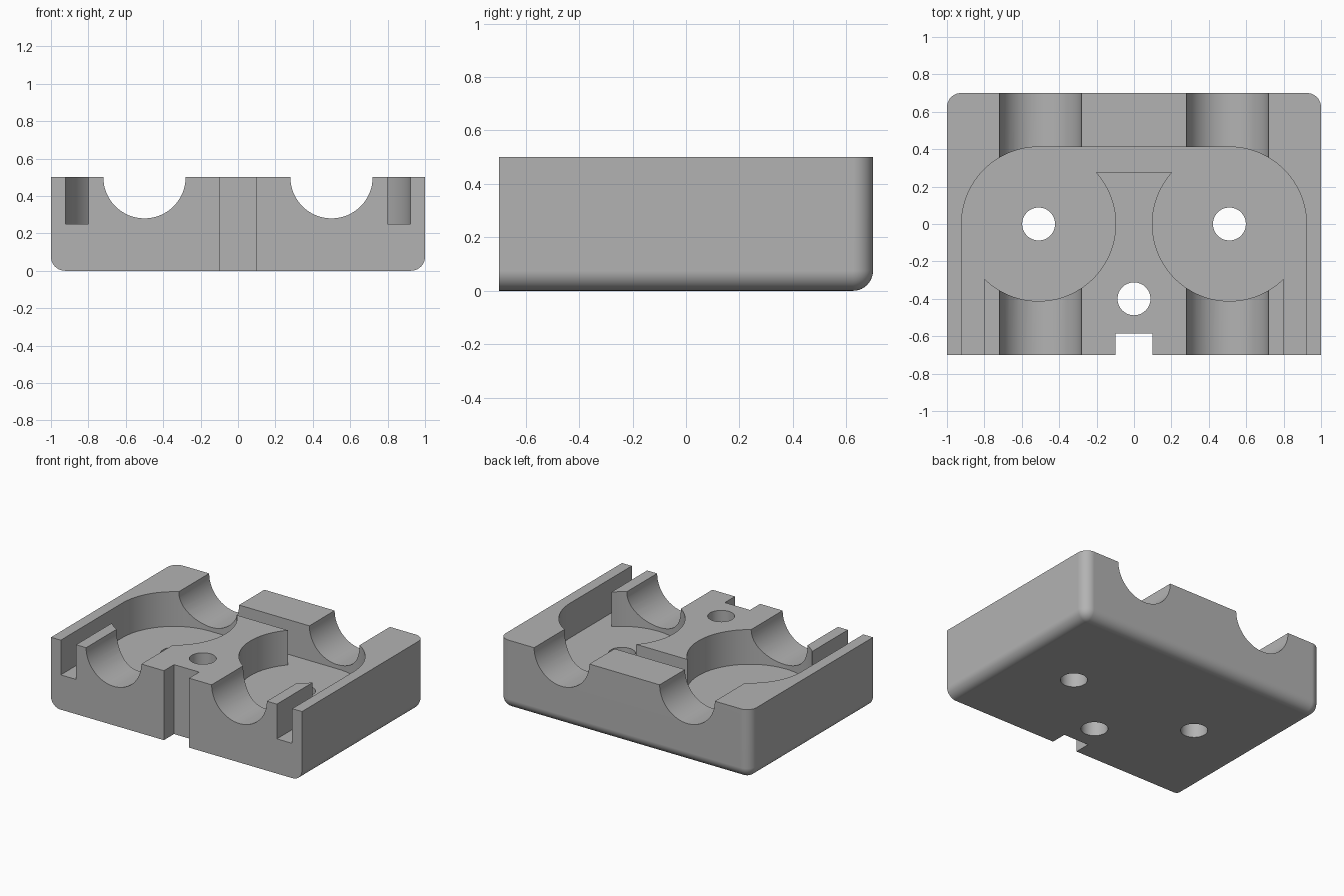
import bpy
import bmesh
from math import radians, sin, cos, pi

old = bpy.data.objects.get("Cube")
if old:
    bpy.data.objects.remove(old, do_unlink=True)

HALF_W, HALF_D, HEIGHT = 1.0, 0.7, 0.5
FLOOR = 0.25                       # pocket floor height
POCKET_X, POCKET_R = 0.51, 0.412   # round pockets
SLOT_IN, SLOT_OUT = 0.8, POCKET_X + POCKET_R

grey = bpy.data.materials.new("Plain grey")
grey.use_nodes = True
COLOUR = (0.45, 0.45, 0.45, 1)
grey.diffuse_color = COLOUR
grey.node_tree.nodes["Principled BSDF"].inputs["Base Color"].default_value = COLOUR


def make_object(name, bm):
    mesh = bpy.data.meshes.new(name)
    bmesh.ops.recalc_face_normals(bm, faces=bm.faces)
    bm.to_mesh(mesh)
    bm.free()
    mesh.materials.append(grey)
    obj = bpy.data.objects.new(name, mesh)
    bpy.context.collection.objects.link(obj)
    return obj


def prism(name, outline, start, end, axis="z"):
    """Extrude a closed outline along z, or along y for an x-z outline."""
    bm = bmesh.new()
    place = (lambda a, b, t: (a, b, t)) if axis == "z" else (lambda a, b, t: (a, t, b))
    face = bm.faces.new([bm.verts.new(place(a, b, start)) for a, b in outline])
    new = bmesh.ops.extrude_face_region(bm, geom=[face])["geom"]
    verts = [v for v in new if isinstance(v, bmesh.types.BMVert)]
    bmesh.ops.translate(bm, verts=verts, vec=place(0, 0, end - start))
    return make_object(name, bm)


def arc(cx, cy, r, a0, a1, steps):
    angles = [radians(a0 + (a1 - a0) * i / steps) for i in range(steps + 1)]
    return [(cx + r * cos(a), cy + r * sin(a)) for a in angles]


def circle(cx, cy, r, steps=64):
    return arc(cx, cy, r, 0, 360, steps)[:-1]


def rectangle(x0, x1, y0, y1):
    return [(x0, y0), (x1, y0), (x1, y1), (x0, y1)]


# Block with rounded bottom sides, bottom back and upright back corners
bm = bmesh.new()
bmesh.ops.create_cube(bm, size=1)
bmesh.ops.scale(bm, verts=bm.verts, vec=(2 * HALF_W, 2 * HALF_D, HEIGHT))
bmesh.ops.translate(bm, verts=bm.verts, vec=(0, 0, HEIGHT / 2))


def is_rounded(edge):
    mid = (edge.verts[0].co + edge.verts[1].co) / 2
    bottom = mid.z < 0.01 and mid.y > -HALF_D + 0.01
    upright = abs(mid.z - HEIGHT / 2) < 0.01 and mid.y > 0
    return bottom or upright


bmesh.ops.bevel(bm, geom=[e for e in bm.edges if is_rounded(e)], offset=0.075,
                segments=10, profile=0.5, affect="EDGES", clamp_overlap=True)
block = make_object("clamp_block", bm)

# Pocket outline: two rounds, a joining channel behind the island, two front slots
half = arc(POCKET_X, 0, POCKET_R, 138, 314.7, 48)
half += [(SLOT_IN, -0.8), (SLOT_OUT, -0.8)]
half += arc(POCKET_X, 0, POCKET_R, 0, 90, 24)
pocket = half + [(-x, y) for x, y in reversed(half)]
cutters = [prism("pocket_cutter", pocket, FLOOR, 0.7)]

# Half-round cradles, screw holes and the front notch
for side in (-1, 1):
    cutters.append(prism("cradle_cutter", circle(side * 0.5, HEIGHT, 0.22), -0.8, 0.8, "y"))
for x, y in ((-POCKET_X, 0), (POCKET_X, 0), (0, -0.4)):
    cutters.append(prism("hole_cutter", circle(x, y, 0.088, 48), -0.1, 0.7))
cutters.append(prism("notch_cutter", rectangle(-0.1, 0.1, -0.8, -0.585), -0.1, 0.7))

bpy.ops.object.select_all(action="DESELECT")
bpy.context.view_layer.objects.active = block
block.select_set(True)
for cutter in cutters:
    cut = block.modifiers.new("Cut", "BOOLEAN")
    cut.operation = "DIFFERENCE"
    cut.solver = "EXACT"
    cut.object = cutter
    bpy.ops.object.modifier_apply(modifier=cut.name)
    bpy.data.objects.remove(cutter, do_unlink=True)

# Smooth curves with crisp edges and flat faces
bpy.ops.object.shade_smooth_by_angle(angle=radians(30))
weighted = block.modifiers.new("Weighted normals", "WEIGHTED_NORMAL")
weighted.keep_sharp = True
